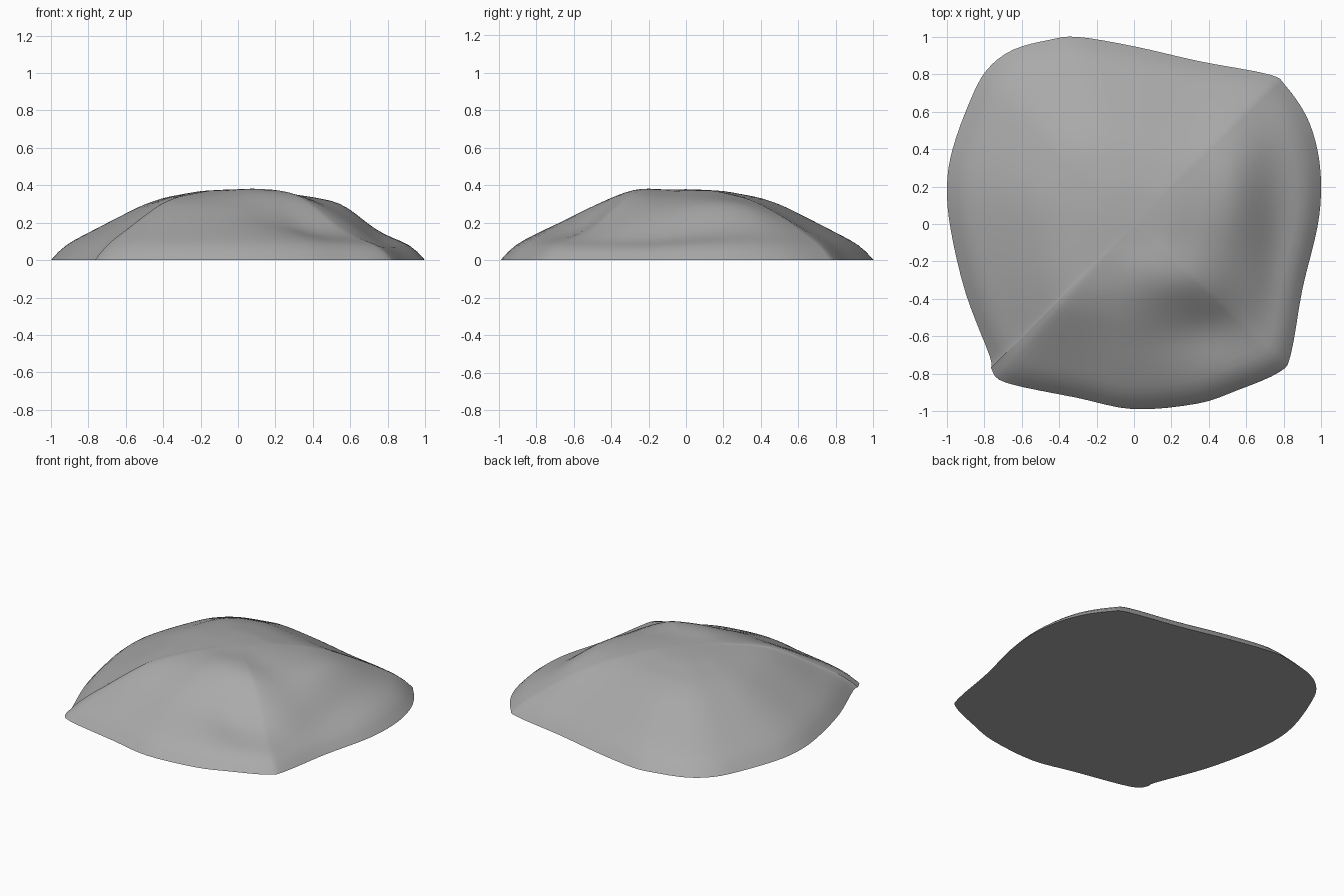
import bpy, bmesh, math
from mathutils import Vector

default_cube = bpy.data.objects.get("Cube")
if default_cube:
    bpy.data.objects.remove(default_cube, do_unlink=True)

# Footprint of the boulder, counter-clockwise
OUTLINE = [Vector(p) for p in (
    (1, .2), (.98, .4), (.92, .58), (.81, .74), (.72, .8), (.35, .87),
    (0, .95), (-.3, 1), (-.45, .985), (-.65, .93), (-.79, .82), (-.88, .65),
    (-.97, .4), (-1, .2), (-.98, -.03), (-.9, -.37), (-.77, -.71),
    (-.76, -.78), (-.68, -.85), (-.3, -.93), (0, -.99), (.34, -.96),
    (.55, -.89), (.78, -.79), (.84, -.69), (.9, -.35), (.98, -.02))]

# Dome section: (fraction of the way out to the rim, height)
SECTION = [(0, .38), (.2, .37), (.4, .333), (.52, .29), (.7, .198),
           (.87, .11), (.94, .07), (1, 0)]

# Worn places and swellings: x, y, width in x, width in y, change in height
BUMPS = [(.4, -.56, .3, .17, -.065), (.76, -.1, .12, .4, -.035),
         (.56, .25, .13, .3, .03), (.15, -.28, .25, .12, .025),
         (-.45, -.4, .2, .25, .02), (-.7, -.76, .05, .05, -.03)]

STEPS = 4    # subdivisions between footprint points
RINGS = 24


def spline(a, b, c, d, t):
    """Smooth curve from b to c, guided by a and d."""
    m, n = (c - a) / 2, (d - b) / 2
    return b + m * t + (3 * (c - b) - 2 * m - n) * t**2 + (2 * (b - c) + m + n) * t**3


def dome_height(f):
    for (f0, z0), (f1, z1) in zip(SECTION, SECTION[1:]):
        if f <= f1:
            return z0 + (z1 - z0) * (f - f0) / (f1 - f0)
    return 0


def surface_point(rim, f):
    x, y = rim.x * f, rim.y * f
    z = dome_height(f)
    fade = min(1, (1 - f) / .15)
    for bx, by, wx, wy, change in BUMPS:
        z += fade * change * math.exp(-((x - bx) / wx)**2 - ((y - by) / wy)**2)
    return x, y, max(z, 0)


def stone_material(name, level):
    mat = bpy.data.materials.new(name)
    colour = (level, level, level, 1)
    mat.use_nodes = True
    mat.diffuse_color = colour
    shader = next(n for n in mat.node_tree.nodes if n.type == 'BSDF_PRINCIPLED')
    shader.inputs["Base Color"].default_value = colour
    shader.inputs["Roughness"].default_value = .9
    return mat


# Smooth the footprint
count = len(OUTLINE)
rim = []
for i in range(count):
    guides = [OUTLINE[(i + k) % count] for k in (-1, 0, 1, 2)]
    rim += [spline(*guides, s / STEPS) for s in range(STEPS)]

# Boulder: concentric rings rising to the crown, closed by a flat underside
bm = bmesh.new()
rings = [[bm.verts.new(surface_point(p, 1 - r / RINGS)) for p in rim]
         for r in range(RINGS)]
crown = bm.verts.new(surface_point(Vector((0, 0)), 0))
total = len(rim)
for outer, inner in zip(rings, rings[1:]):
    for i in range(total):
        j = (i + 1) % total
        bm.faces.new((outer[i], outer[j], inner[j], inner[i]))
for i in range(total):
    bm.faces.new((rings[-1][i], rings[-1][(i + 1) % total], crown))

# Soften the section's corners, keeping the rim in place
for _ in range(2):
    bmesh.ops.smooth_vert(bm, verts=[v for ring in rings[1:] for v in ring] + [crown],
                          factor=.5, use_axis_z=True)
bm.faces.new(list(reversed(rings[0])))

mesh = bpy.data.meshes.new("boulder")
bm.to_mesh(mesh)
bm.free()
mesh.materials.append(stone_material("grey stone", .4))
boulder = bpy.data.objects.new("boulder", mesh)
bpy.context.collection.objects.link(boulder)
bpy.context.view_layer.objects.active = boulder
boulder.select_set(True)
bpy.ops.object.shade_smooth_by_angle(angle=math.radians(35))
